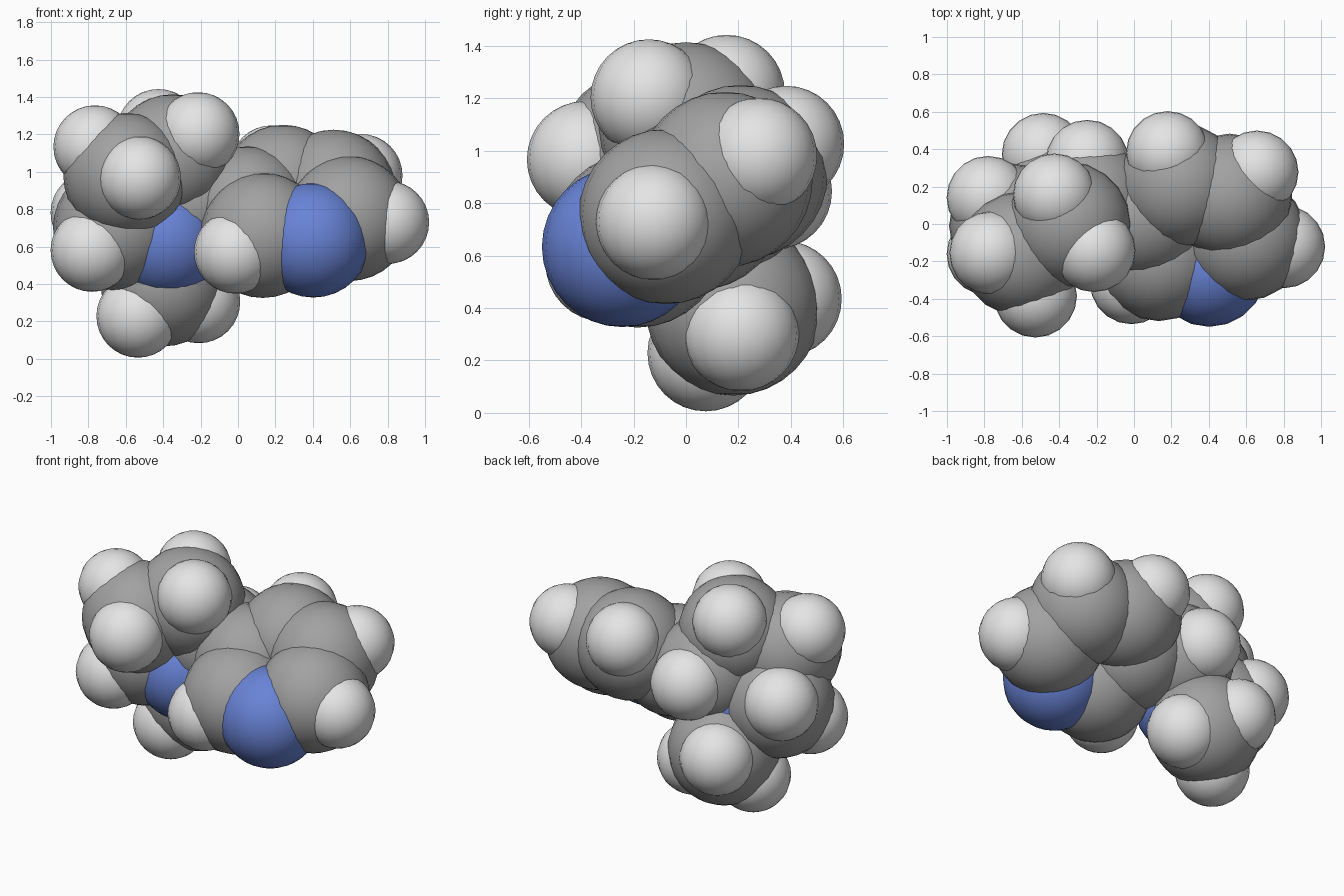
import bpy
import math
from mathutils import Vector

cube = bpy.data.objects.get("Cube")
if cube:
    bpy.data.objects.remove(cube, do_unlink=True)


def make_material(name, color):
    material = bpy.data.materials.new(name)
    material.diffuse_color = color
    material.use_nodes = True
    for node in material.node_tree.nodes:
        if node.type == "BSDF_PRINCIPLED":
            node.inputs["Base Color"].default_value = color
    return material


# One radius and one colour for each kind of ball
KINDS = {
    "carbon": (0.334, make_material("mid grey", (0.36, 0.36, 0.36, 1))),
    "nitrogen": (0.306, make_material("blue", (0.14, 0.23, 0.68, 1))),
    "hydrogen": (0.222, make_material("light grey", (0.78, 0.78, 0.78, 1))),
}


def add_ball(kind, part, location):
    radius, material = KINDS[kind]
    bpy.ops.mesh.primitive_uv_sphere_add(
        segments=20, ring_count=16, radius=radius, location=location)
    ball = bpy.context.object
    ball.name = f"{part}_{kind}"
    ball.data.name = ball.name
    ball.data.materials.append(material)
    bpy.ops.object.shade_smooth()


# Flat six-sided ring: balls evenly spaced on a tilted circle
center = Vector((0.322, -0.018, 0.775))
axis_u = Vector((0.68, 0.60, 0.415)).normalized()
axis_v = Vector((-0.728, 0.59, 0.348)).normalized()
RING_RADIUS = 0.278
OUTER_RADIUS = 0.492
JOINT, NITROGEN = 2, 4
for step in range(6):
    angle = math.radians(60 * step)
    direction = axis_u * math.cos(angle) + axis_v * math.sin(angle)
    kind = "nitrogen" if step == NITROGEN else "carbon"
    add_ball(kind, f"flat_ring_{step}", center + direction * RING_RADIUS)
    if step not in (JOINT, NITROGEN):
        add_ball("hydrogen", f"flat_ring_{step}", center + direction * OUTER_RADIUS)

# Puckered five-sided ring and its side group: core ball, then its small balls
GROUPS = [
    ("carbon", "joint", (-0.235, 0.115, 0.84), [(-0.25, 0.335, 0.845)]),
    ("carbon", "top", (-0.35, 0, 1.08), [(-0.214, -0.142, 1.203), (-0.425, 0.155, 1.22)]),
    ("carbon", "front", (-0.6, -0.16, 0.98), [(-0.765, -0.155, 1.133), (-0.527, -0.385, 0.967)]),
    ("carbon", "side", (-0.655, -0.01, 0.7), [(-0.78, -0.16, 0.58), (-0.78, 0.142, 0.78)]),
    ("nitrogen", "inner", (-0.385, 0.02, 0.632), []),
    ("carbon", "lower", (-0.4, 0.18, 0.4),
     [(-0.535, 0.075, 0.228), (-0.21, 0.21, 0.305), (-0.485, 0.372, 0.435)]),
]
for kind, part, core, small_balls in GROUPS:
    add_ball(kind, part, core)
    for number, location in enumerate(small_balls, 1):
        add_ball("hydrogen", f"{part}_{number}", location)
